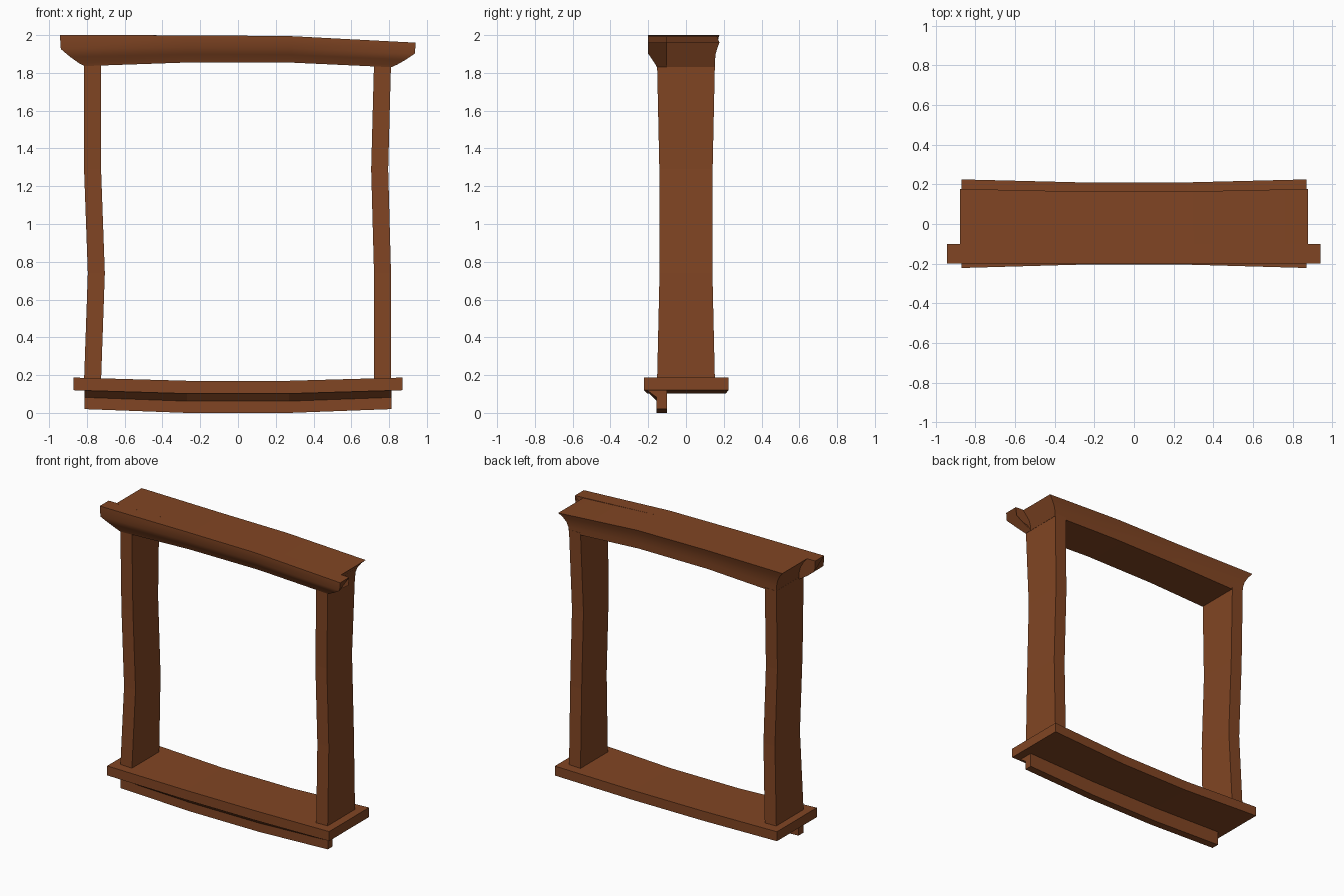
import bpy, bmesh, math

if "Cube" in bpy.data.objects:
    bpy.data.objects.remove(bpy.data.objects["Cube"])

wood = bpy.data.materials.new("brown_wood")
wood.diffuse_color = (0.22, 0.06, 0.017, 1)
wood.use_nodes = True
wood.node_tree.nodes["Principled BSDF"].inputs["Base Color"].default_value = wood.diffuse_color


def loft(name, sections, smooth=False):
    """Skin a list of equal-length point loops and cap both ends."""
    bm = bmesh.new()
    rings = [[bm.verts.new(p) for p in s] for s in sections]
    n = len(rings[0])
    for a, b in zip(rings, rings[1:]):
        for i in range(n):
            j = (i + 1) % n
            bm.faces.new((a[i], a[j], b[j], b[i]))
    bm.faces.new(rings[0])
    bm.faces.new(rings[-1])
    bmesh.ops.recalc_face_normals(bm, faces=bm.faces)
    me = bpy.data.meshes.new(name)
    bm.to_mesh(me)
    bm.free()
    me.materials.append(wood)
    ob = bpy.data.objects.new(name, me)
    bpy.context.collection.objects.link(ob)
    if smooth:
        bpy.context.view_layer.objects.active = ob
        ob.select_set(True)
        bpy.ops.object.shade_smooth_by_angle(angle=math.radians(40))
        ob.select_set(False)
    return ob


# sill board and apron: outer ends lifted, the middle narrower
def sagging(name, end_x, end_prof, mid_prof):
    loft(name, [[(x, y, z) for y, z in prof] for x, prof in
                ((-end_x, end_prof), (-0.27, mid_prof),
                 (0.27, mid_prof), (end_x, end_prof))])


sagging("sill", 0.87,
        [(-0.222, 0.12), (0.225, 0.12), (0.225, 0.187), (-0.222, 0.187)],
        [(-0.205, 0.102), (0.21, 0.102), (0.21, 0.17), (-0.205, 0.17)])
sagging("apron", 0.812,
        [(-0.21, 0.122), (-0.155, 0.082), (-0.155, 0.02), (-0.1, 0.02), (-0.1, 0.13)],
        [(-0.195, 0.104), (-0.155, 0.062), (-0.155, 0.0), (-0.1, 0.0), (-0.1, 0.11)])


# side posts with a slight kink
def post(name, stations):
    loft(name, [[(x, -y, z), (x + 0.09, -y, z), (x + 0.09, y, z), (x, y, z)]
                for x, y, z in stations])


post("left_post", [(-0.815, 0.153, 0.17), (-0.795, 0.14, 0.74),
                   (-0.815, 0.141, 1.29), (-0.815, 0.153, 1.85)])
post("right_post", [(0.72, 0.153, 0.17), (0.72, 0.14, 0.74),
                    (0.705, 0.141, 1.29), (0.72, 0.153, 1.85)])

# header stations: base x, outward direction, bottom z, top z
stations = [(-0.813, -1, 1.836, 2.0), (-0.27, 0, 1.855, 1.999),
            (0.27, 0, 1.855, 1.995), (0.811, 1, 1.83, 1.96)]


def header(name, prof):
    # profile points: end y, middle y, height fraction, end outset
    loft(name, [[(x + d * o, ye if d else ym, b + (t - b) * f)
                 for ye, ym, f, o in prof] for x, d, b, t in stations], True)


# header board flaring at the back and at both ends
flare = [(0.0, 0.0), (0.3, 0.06), (0.55, 0.22), (0.8, 0.58), (1.0, 1.0)]
back = [(0.152 + 0.025 * k, 0.14 + 0.024 * k, f, 0.066 * k) for f, k in flare]
front = [(-0.11, -0.11, f, 0.066 * k) for f, k in reversed(flare)]
header("header_board", back + front)

# moulded front strip with longer ends
steps = [(-0.155, 0, 0), (-0.161, 0.1, 0.03), (-0.178, 0.3, 0.076),
         (-0.2, 0.55, 0.125), (-0.2, 1, 0.13)]
header("front_moulding", [(y, y, f, o) for y, f, o in steps] +
       [(-0.1, -0.1, f, o) for y, f, o in reversed(steps)])
